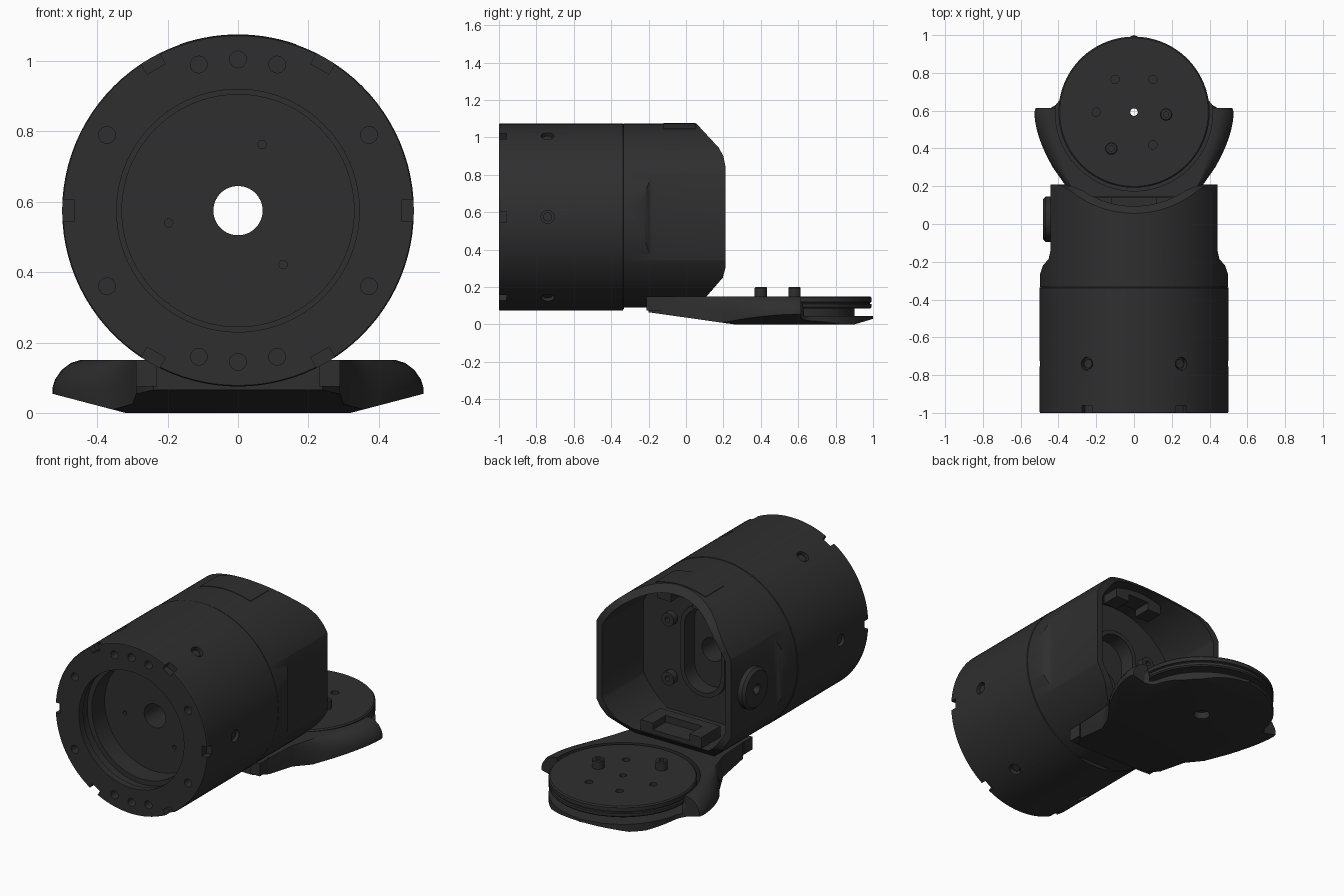
import bpy, bmesh, math
from mathutils import Vector, Matrix

if "Cube" in bpy.data.objects:
    bpy.data.objects.remove(bpy.data.objects["Cube"])

ZC = 0.575  # height of the barrel axis
dark = bpy.data.materials.new("charcoal")
dark.diffuse_color = (0.028, 0.028, 0.028, 1)
dark.use_nodes = True
dark.node_tree.nodes["Principled BSDF"].inputs["Base Color"].default_value = dark.diffuse_color


def finish(name, bm):
    bmesh.ops.recalc_face_normals(bm, faces=bm.faces)
    me = bpy.data.meshes.new(name)
    bm.to_mesh(me)
    bm.free()
    ob = bpy.data.objects.new(name, me)
    bpy.context.collection.objects.link(ob)
    me.materials.append(dark)
    return ob


def loft(name, rings):
    """Skin a stack of matching closed rings and cap both ends."""
    bm = bmesh.new()
    rings = [[bm.verts.new(p) for p in r] for r in rings]
    n = len(rings[0])
    for a, b in zip(rings, rings[1:]):
        for i in range(n):
            j = (i + 1) % n
            bm.faces.new((a[i], a[j], b[j], b[i]))
    bm.faces.new(rings[0])
    bm.faces.new(rings[-1])
    return finish(name, bm)


def prism(name, pts, axis, lo, hi):
    """Extrude a 2D outline along an axis."""
    place = {"x": lambda a, b, t: (t, a, b), "y": lambda a, b, t: (a, t, b),
             "z": lambda a, b, t: (a, b, t)}[axis]
    return loft(name, [[place(a, b, t) for a, b in pts] for t in (lo, hi)])


def box(name, x0, x1, y0, y1, z0, z1):
    return prism(name, [(x0, y0), (x1, y0), (x1, y1), (x0, y1)], "z", z0, z1)


def circle(r, cx=0, cy=0, n=64):
    return [(cx + r * math.cos(i * math.tau / n), cy + r * math.sin(i * math.tau / n)) for i in range(n)]


def lathe(name, prof, axis, centre, n=96):
    """Revolve a closed (radius, height) loop that stays clear of the axis."""
    bm = bmesh.new()
    rings = []
    for i in range(n):
        a = i * math.tau / n
        c, s = math.cos(a), math.sin(a)
        rings.append([bm.verts.new(Vector((r * c, h, r * s) if axis == "y" else (r * c, r * s, h))
                                   + Vector(centre)) for r, h in prof])
    m = len(prof)
    for i in range(n):
        p, q = rings[i], rings[(i + 1) % n]
        for k in range(m):
            l = (k + 1) % m
            bm.faces.new((p[k], p[l], q[l], q[k]))
    return finish(name, bm)


def combine(ob, others, op="DIFFERENCE"):
    for o in others:
        m = ob.modifiers.new("cut", "BOOLEAN")
        m.object, m.operation, m.solver = o, op, "EXACT"
        bpy.context.view_layer.objects.active = ob
        bpy.ops.object.modifier_apply(modifier=m.name)
        bpy.data.objects.remove(o)
    return ob


def spin(ob, angle):
    """Turn an object about the barrel axis."""
    c = Vector((0, 0, ZC))
    ob.data.transform(Matrix.Translation(c) @ Matrix.Rotation(angle, 4, "Y") @ Matrix.Translation(-c))
    return ob


# Barrel: flange, stepped recess, centre bore
barrel = lathe("barrel", [(0.07, -0.78), (0.33, -0.78), (0.33, -0.9), (0.36, -0.9), (0.36, -0.95),
                          (0.345, -0.96), (0.345, -1), (0.497, -1), (0.5, -0.995), (0.5, -0.338),
                          (0.49, -0.332), (0.07, -0.332)], "y", (0, 0, ZC))
cuts = []
for k in range(6):
    a = math.radians(60 * k)
    # rim notch, radial screw hole
    cuts.append(spin(box("notch", 0.465, 0.52, -1.05, -0.96, ZC - 0.03, ZC + 0.03), a))
    cuts.append(spin(prism("screw_hole", circle(0.035, -0.74, ZC, 20), "x", 0.47, 0.55), a))
    # flange bolt holes
    for off in ((30,) if k in (0, 2, 3, 5) else (15, 30, 45)):
        cuts.append(spin(prism("bolt_hole", circle(0.024, 0.43, ZC, 16), "y", -1.05, -0.94),
                         a + math.radians(off)))
for k in range(3):
    cuts.append(spin(prism("floor_hole", circle(0.012, 0.2, ZC, 12), "y", -0.82, -0.76), math.radians(120 * k + 50)))
combine(barrel, cuts)

# Screws sunk in the barrel wall
for k in range(6):
    spin(prism("barrel_screw", circle(0.024, -0.74, ZC, 16), "x", 0.46, 0.487), math.radians(60 * k))

# Rear housing: round body trimmed by a side profile and a plan profile
housing = prism("housing", circle(0.498, 0, ZC, 128), "y", -0.333, 0.3)
side = prism("side_trim", [(-0.35, 0.09), (-0.35, 1.2), (0.05, 1.08), (0.175, 0.945), (0.2, 0.9), (0.21, 0.85),
                           (0.21, 0.3), (0.197, 0.25), (0.11, 0.15), (-0.2, 0.15), (-0.2, 0.09)], "x", -1, 1)
half = [(0.6, -0.35), (0.6, -0.29), (0.497, -0.265), (0.482, -0.22), (0.452, -0.185), (0.442, -0.14), (0.442, 0.4)]
plan = prism("plan_trim", half + [(-x, y) for x, y in reversed(half)], "z", 0, 1.3)
combine(housing, [side, plan], "INTERSECT")
cavity = prism("cavity", circle(0.457, 0, ZC, 96), "y", -0.18, 0.5)
combine(cavity, [box("cavity_trim", -0.405, 0.405, -0.5, 0.8, 0.19, 1.2)], "INTERSECT")
slot = [(0.12 * math.cos(math.radians(t)), ZC + (0.15 if t < 180 else -0.1) + 0.12 * math.sin(math.radians(t)))
        for t in list(range(0, 180, 15)) + [179.9] + list(range(180, 360, 15)) + [359.9]]
combine(housing, [cavity, prism("slot", slot, "y", -0.25, -0.1),
                  prism("bore", circle(0.07, 0, ZC), "y", -0.5, 0)])

# Raised frame around the slot
frame = prism("slot_frame", [(x * 1.2, ZC + 0.025 + (z - ZC - 0.025) * 1.1) for x, z in slot], "y", -0.19, -0.155)
combine(frame, [prism("slot_inner", slot, "y", -0.3, 0)])

# Socket screws on the inner wall
for x in (-0.22, 0.22):
    for z in (-0.19, 0.16):
        lathe("wall_screw", [(0.015, -0.19), (0.04, -0.19), (0.04, -0.14), (0.015, -0.14)],
              "y", (x, 0, ZC + z), 20)

# Latch bridge under the top edge and the flush top panel
latch = box("latch_bridge", -0.16, 0.16, -0.07, 0.04, 0.95, 1.035)
combine(latch, [box("latch_gap", -0.07, 0.07, -0.2, 0.2, 0.9, 0.995)])
panel = lathe("top_panel", [(0.49, -0.12), (0.501, -0.12), (0.501, 0.052), (0.49, 0.052)], "y", (0, 0, ZC), 128)
combine(panel, [box("panel_trim", -0.165, 0.165, -0.2, 0.1, 0.9, 1.2)], "INTERSECT")

# Round button on the left side
button = lathe("side_button", [(0.02, 0), (0.12, 0), (0.12, 0.03), (0.105, 0.045), (0.03, 0.045), (0.02, 0.03)],
               "z", (0, 0, 0), 48)
button.data.transform(Matrix.Translation((-0.438, 0.025, ZC)) @ Matrix.Rotation(-math.pi / 2, 4, "Y"))

# Hinge bracket on the housing floor
bracket = box("hinge_bracket", -0.2, 0.2, -0.04, 0.14, 0.18, 0.255)
combine(bracket, [box("bracket_slot", -0.12, 0.12, 0.02, 0.3, 0.215, 0.3)])
for s in (-1, 1):
    box("hinge_lug", s * 0.26 - 0.03, s * 0.26 + 0.03, -0.21, -0.13, 0.075, 0.15)

# Winged base plate: outline with a rounded upper rim, then planar trims below
half = [(0.24, -0.2), (0.29, -0.12), (0.3, 0.08), (0.36, 0.2), (0.395, 0.25), (0.43, 0.3), (0.46, 0.355),
        (0.485, 0.41), (0.502, 0.455), (0.515, 0.5), (0.524, 0.545), (0.528, 0.59), (0.52, 0.615), (0.44, 0.615),
        (0.415, 0.63)]
half += [(0.4 * math.cos(math.radians(t)), 0.592 + 0.4 * math.sin(math.radians(t))) for t in range(9, 90, 6)]
outline = half + [(0, 1.0)] + [(-x, y) for x, y in reversed(half)]


def rim(inset, z):
    """Outline pulled in along the wings only."""
    return [(x * (1 - inset * min(1, max(0, abs(x) - 0.3) / 0.15)), y, z) for x, y in outline]


base = loft("base_plate", [rim(0, 0), rim(0, 0.07), rim(0.015, 0.095), rim(0.05, 0.122),
                           rim(0.1, 0.142), rim(0.15, 0.15)])
bm = bmesh.new()
bm.from_mesh(base.data)
planes = [((0, 0.26, 0), (0, -0.065, -0.46)), ((0, 0.9, 0), (0, 0.03, -0.1))]
planes += [((s * 0.32, 0, 0), (s * 0.055, 0, -0.21)) for s in (-1, 1)]
for co, no in planes:
    bmesh.ops.bisect_plane(bm, geom=bm.verts[:] + bm.edges[:] + bm.faces[:], dist=1e-5,
                           plane_co=co, plane_no=no, clear_outer=True)
    bmesh.ops.holes_fill(bm, edges=[e for e in bm.edges if e.is_boundary], sides=0)
bmesh.ops.recalc_face_normals(bm, faces=bm.faces)
bm.to_mesh(base.data)
bm.free()
combine(base, [prism("disc_pocket", circle(0.417, 0, 0.592, 96), "z", 0.045, 0.3),
               prism("base_hole", circle(0.045, 0, 0.59, 32), "z", -0.1, 0.2)])

# Turntable: narrow hub below a wide disc with a grooved rim
disc = lathe("turntable", [(0.02, 0.04), (0.31, 0.04), (0.31, 0.085), (0.394, 0.085), (0.4, 0.092), (0.4, 0.108),
                           (0.392, 0.111), (0.392, 0.117), (0.4, 0.12), (0.4, 0.143), (0.393, 0.15),
                           (0.02, 0.15)], "z", (0, 0.592, 0))
combine(disc, [prism("disc_hole", circle(0.022, 0.2 * math.cos(a), 0.592 + 0.2 * math.sin(a), 16), "z", 0.12, 0.2)
               for a in (math.radians(t) for t in (60, 120, 180, 300))])
for x, y in ((0.17, 0.58), (-0.12, 0.4)):
    lathe("locating_pin", [(0.014, 0.145), (0.033, 0.145), (0.033, 0.195), (0.028, 0.2), (0.014, 0.2)],
          "z", (x, y, 0), 24)

# Smooth curved walls, keep the edges crisp
for ob in bpy.context.scene.objects:
    ob.select_set(True)
    bpy.context.view_layer.objects.active = ob
bpy.ops.object.shade_smooth_by_angle(angle=math.radians(30))
